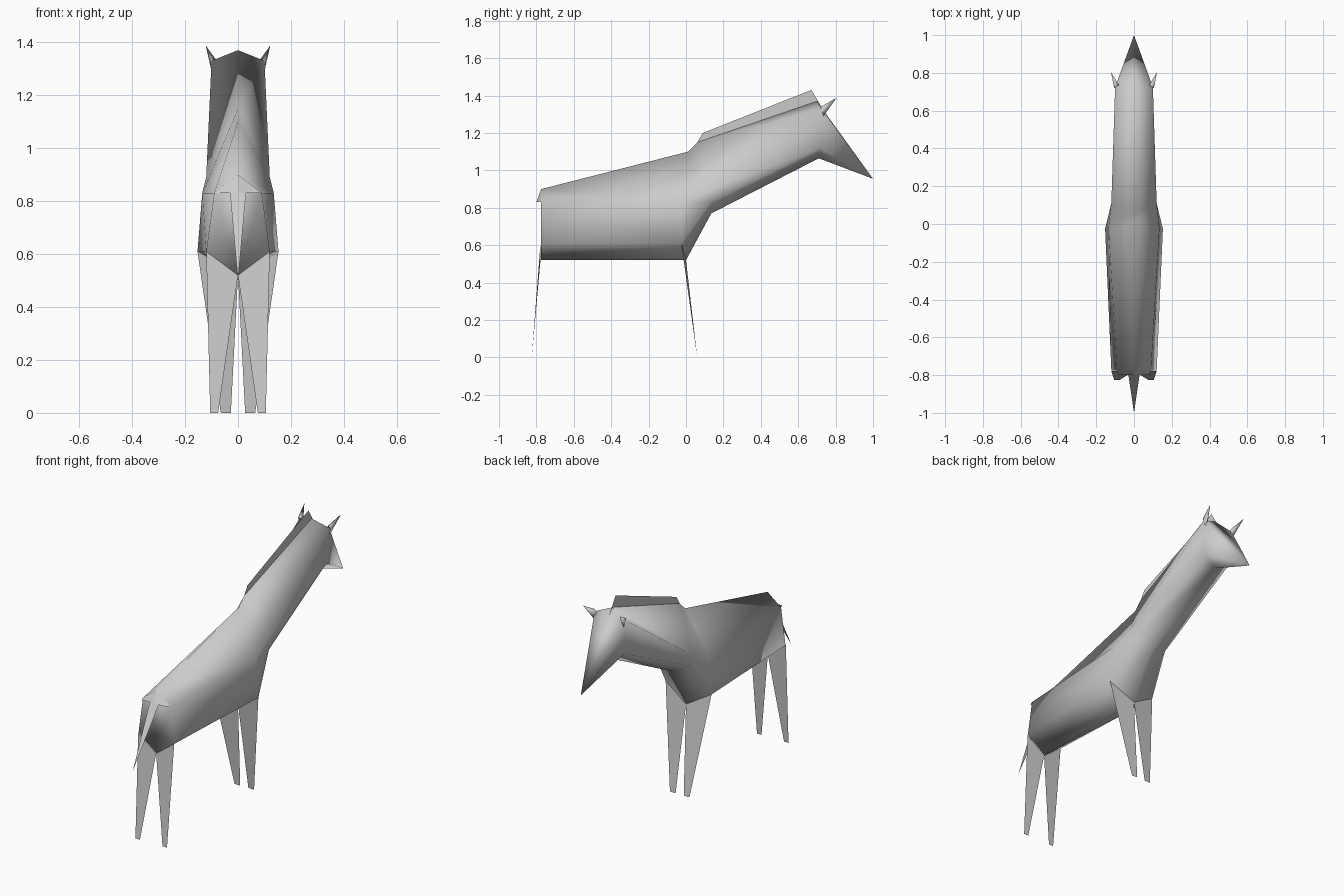
import bpy
import bmesh
from mathutils import Vector

cube = bpy.data.objects.get("Cube")
if cube:
    bpy.data.objects.remove(cube, do_unlink=True)

grey = bpy.data.materials.new("plain_grey")
grey.use_nodes = True
colour = (0.6, 0.6, 0.6, 1)
grey.diffuse_color = colour
grey.node_tree.nodes["Principled BSDF"].inputs["Base Color"].default_value = colour


def finish(name, bm, smooth=True):
    mesh = bpy.data.meshes.new(name)
    bm.to_mesh(mesh)
    bm.free()
    mesh.materials.append(grey)
    for face in mesh.polygons:
        face.use_smooth = smooth
    obj = bpy.data.objects.new(name, mesh)
    bpy.context.collection.objects.link(obj)
    return obj


def plate(name, points, side=1):
    """One thin face; side=-1 mirrors it across the middle."""
    bm = bmesh.new()
    verts = [bm.verts.new((x * side, y, z)) for x, y, z in points]
    bm.faces.new(verts if side > 0 else verts[::-1])
    return finish(name, bm, False)


# Half sections from spine to belly: rump, chest, shoulder, head
sections = [
    [(0, -.775, .90), (.09, -.775, .83), (.12, -.775, .61), (0, -.775, .52)],
    [(0, .01, 1.10), (.135, -.02, .83), (.153, -.025, .61), (0, 0, .52)],
    [(0, .06, 1.15), (.12, .11, .89), (.115, .13, .83), (0, .135, .77)],
    [(0, .70, 1.37), (.10, .725, 1.33), (.09, .715, 1.12), (0, .71, 1.065)],
]

# Body, neck and head as one skin, drawn to a point at the nose
bm = bmesh.new()
rings = []
for top, upper, lower, bottom in sections:
    ring = [top, upper, lower, bottom]
    ring += [(-x, y, z) for x, y, z in (lower, upper)]
    rings.append([bm.verts.new(p) for p in ring])
for a, b in zip(rings, rings[1:]):
    for i in range(6):
        j = (i + 1) % 6
        bm.faces.new((a[i], a[j], b[j], b[i]))
nose = bm.verts.new((0, 1, .955))
for i in range(6):
    bm.faces.new((rings[-1][i], rings[-1][(i + 1) % 6], nose))
bm.faces.new(rings[0])
bmesh.ops.recalc_face_normals(bm, faces=bm.faces)
finish("body_neck_head", bm)

# Paired legs, ears and rump flaps
for side, word in ((1, "left"), (-1, "right")):
    plate(f"{word}_rear_leg", [(0, -.778, .52), (.075, -.825, 0),
                               (.105, -.825, 0), (.12, -.778, .61)], side)
    plate(f"{word}_fore_leg", [(0, 0, .52), (.027, .06, 0),
                               (.065, .06, 0), (.153, -.025, .61)], side)
    plate(f"{word}_rump_flap", [(0, -.775, .90), (0, -.8, .83),
                                (.08, -.8, .83), (.09, -.775, .83)], side)
    # Ear: three-sided spike
    bm = bmesh.new()
    tip, *base = [bm.verts.new((x * side, y, z)) for x, y, z in
                  ((.122, .805, 1.388), (.105, .72, 1.34),
                   (.10, .735, 1.29), (.08, .735, 1.33))]
    for i in range(3):
        bm.faces.new((base[i], base[(i + 1) % 3], tip))
    bmesh.ops.recalc_face_normals(bm, faces=bm.faces)
    finish(f"{word}_ear", bm)

# Upright mane along the neck and a flat tail
plate("mane", [(0, .06, 1.15), (0, .70, 1.37), (0, .73, 1.33),
               (0, .67, 1.43), (0, .09, 1.20)])
plate("tail", [(-.03, -.795, .83), (0, -1, .5), (.03, -.795, .83)])
